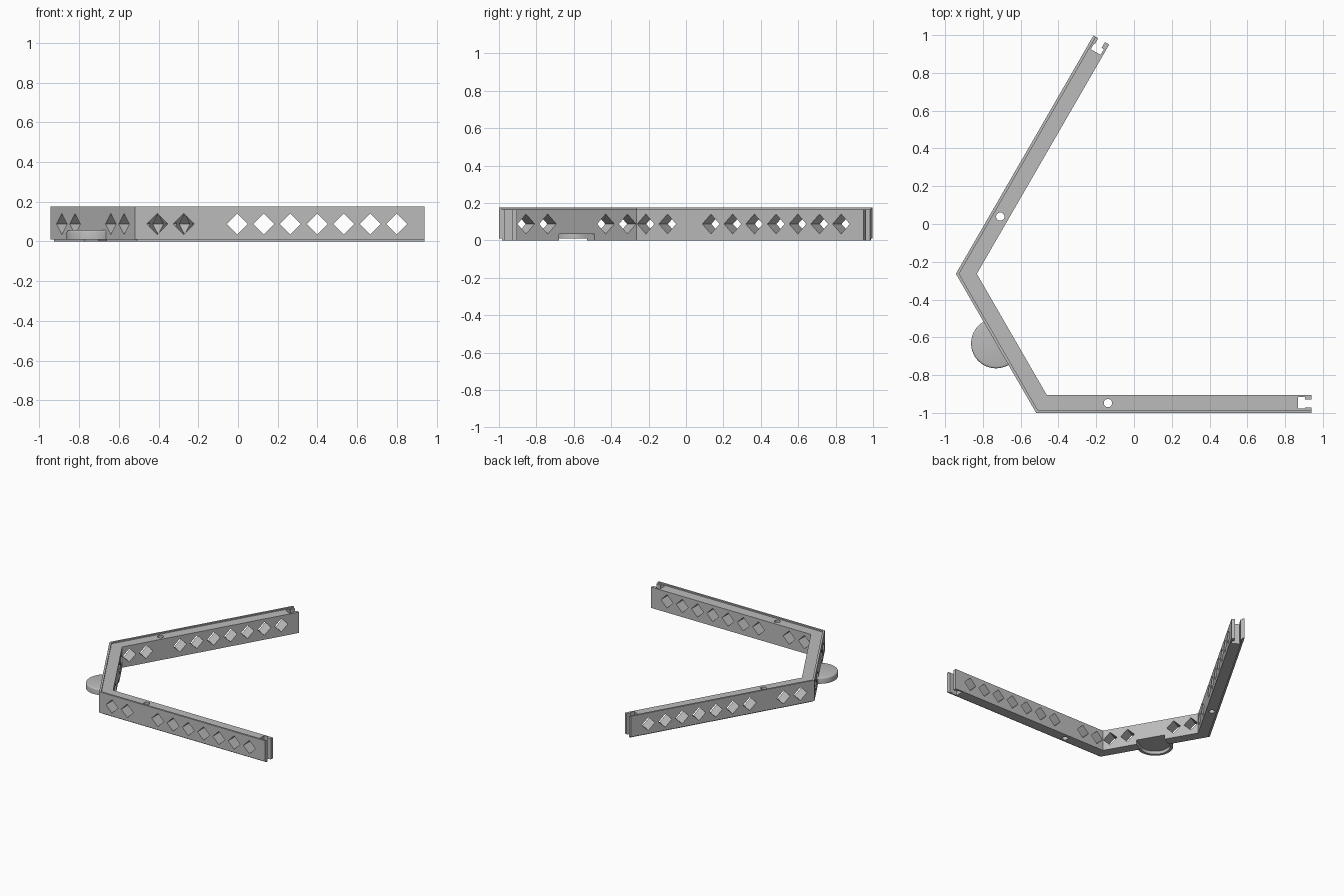
import bpy, bmesh, math
from mathutils import Vector

if "Cube" in bpy.data.objects:
    bpy.data.objects.remove(bpy.data.objects["Cube"])

grey = bpy.data.materials.new("plain_grey")
grey.use_nodes = True
colour = (0.5, 0.5, 0.5, 1)
grey.diffuse_color = colour
grey.node_tree.nodes["Principled BSDF"].inputs["Base Color"].default_value = colour

# Overall sizes: three straight runs meeting at 120 degrees
ARM, SIDE, THICK, LIP = 1.457, 0.85, 0.096, 0.015
S, C = math.sin(math.pi / 3), 0.5
corner_front = Vector((-0.518, -1.0))
corner_back = corner_front + SIDE * Vector((-C, S))
middle = (corner_front + corner_back) / 2

# Each frame is (origin, along direction, inward direction)
front = (corner_front, Vector((1, 0)), Vector((0, 1)))
back = (corner_back, Vector((C, S)), Vector((S, -C)))
bridge = (middle, Vector((-C, S)), Vector((S, C)))


def place(frame, along, depth):
    origin, a, d = frame
    return origin + a * along + d * depth


def make(name, bm):
    bmesh.ops.recalc_face_normals(bm, faces=bm.faces)
    mesh = bpy.data.meshes.new(name)
    bm.to_mesh(mesh)
    bm.free()
    mesh.materials.append(grey)
    obj = bpy.data.objects.new(name, mesh)
    bpy.context.collection.objects.link(obj)
    return obj


def add_prism(bm, loop, shift):
    """Extrude a loop of 3D points along a vector."""
    face = bm.faces.new([bm.verts.new(p) for p in loop])
    out = bmesh.ops.extrude_face_region(bm, geom=[face], use_keep_orig=True)
    top = [g for g in out["geom"] if isinstance(g, bmesh.types.BMVert)]
    bmesh.ops.translate(bm, verts=top, vec=shift)


def slab(name, outline, low, high):
    bm = bmesh.new()
    add_prism(bm, [(p.x, p.y, low) for p in outline], (0, 0, high - low))
    return make(name, bm)


def combine(target, tool, operation):
    mod = target.modifiers.new(operation.lower(), "BOOLEAN")
    mod.object, mod.operation, mod.solver = tool, operation, "EXACT"
    tool.hide_render = True
    bpy.context.view_layer.objects.active = target
    bpy.ops.object.modifier_apply(modifier=mod.name)
    bpy.data.objects.remove(tool)


def miter(depth):
    return depth * C / S


def run_outline(arm_end, outer, inner):
    """Closed outline following both arms; arm_end lists (along, depth)."""
    half = [(miter(outer), outer)] + arm_end + [(miter(inner), inner)]
    return ([place(front, *p) for p in half]
            + [place(back, *p) for p in reversed(half)])


# Main rail with a T-shaped slot at each end
neck, pocket = ARM - 0.035, ARM - 0.07
slot = [(ARM, LIP), (ARM, 0.029), (neck, 0.029), (neck, 0.024), (pocket, 0.024),
        (pocket, 0.084), (neck, 0.084), (neck, 0.07), (ARM, 0.07), (ARM, THICK)]
frame = slab("rail_frame", run_outline(slot, LIP, THICK), 0, 0.165)

# Raised outer lip
lip = slab("outer_lip", run_outline([(ARM, 0), (ARM, LIP)], 0, LIP), 0.01, 0.175)
combine(frame, lip, "UNION")


def half_round(radius, depth, steps=32):
    arc = [place(bridge, radius * math.cos(math.pi * i / steps),
                 -radius * math.sin(math.pi * i / steps)) for i in range(steps + 1)]
    return arc + [place(bridge, -radius, depth), place(bridge, radius, depth)]


# Half-round tab on the outside, with a softened top rim
R = 0.132
tab = slab("half_round_tab", half_round(R, 0.03), 0.01, 0.057)
bm = bmesh.new()
bm.from_mesh(tab.data)
rim = [e for e in bm.edges if all(
    v.co.z > 0.05 and (v.co.xy - middle).dot(bridge[2]) < 0.001 for v in e.verts)]
bmesh.ops.bevel(bm, geom=rim, offset=0.01, segments=3, profile=0.5, affect="EDGES")
bm.to_mesh(tab.data)
bm.free()
combine(frame, tab, "UNION")

# Pocket under the tab, open to the inside
combine(frame, slab("pocket_cutter", half_round(0.11, 0.15), -0.05, 0.035), "DIFFERENCE")

# Diamond windows through the walls
bm = bmesh.new()
PITCH, FIRST, HALF, MID_Z = 0.134, 0.112, 0.053, 0.088
arm_spots = [FIRST + PITCH * i for i in range(10) if i != 2]
bridge_spots = [s * d for s in (-1, 1) for d in (SIDE / 2 - FIRST, SIDE / 2 - FIRST - PITCH)]
for fr, spots in ((front, arm_spots), (back, arm_spots), (bridge, bridge_spots)):
    for spot in spots:
        loop = []
        for da, dz in ((HALF, 0), (0, HALF), (-HALF, 0), (0, -HALF)):
            loop.append((*place(fr, spot + da, -0.01), MID_Z + dz))
        add_prism(bm, loop, (fr[2] * (THICK + 0.02)).to_3d())
combine(frame, make("window_cutter", bm), "DIFFERENCE")

# Round vertical hole in each arm
bm = bmesh.new()
for fr in (front, back):
    centre = place(fr, 0.38, 0.052)
    add_prism(bm, [(centre.x + 0.022 * math.cos(math.tau * i / 24),
                    centre.y + 0.022 * math.sin(math.tau * i / 24), -0.05)
                   for i in range(24)], (0, 0, 0.3))
combine(frame, make("hole_cutter", bm), "DIFFERENCE")

# Smooth the curved walls, keep edges crisp
bpy.ops.object.select_all(action="DESELECT")
frame.select_set(True)
bpy.context.view_layer.objects.active = frame
bpy.ops.object.shade_smooth_by_angle(angle=math.radians(35))
